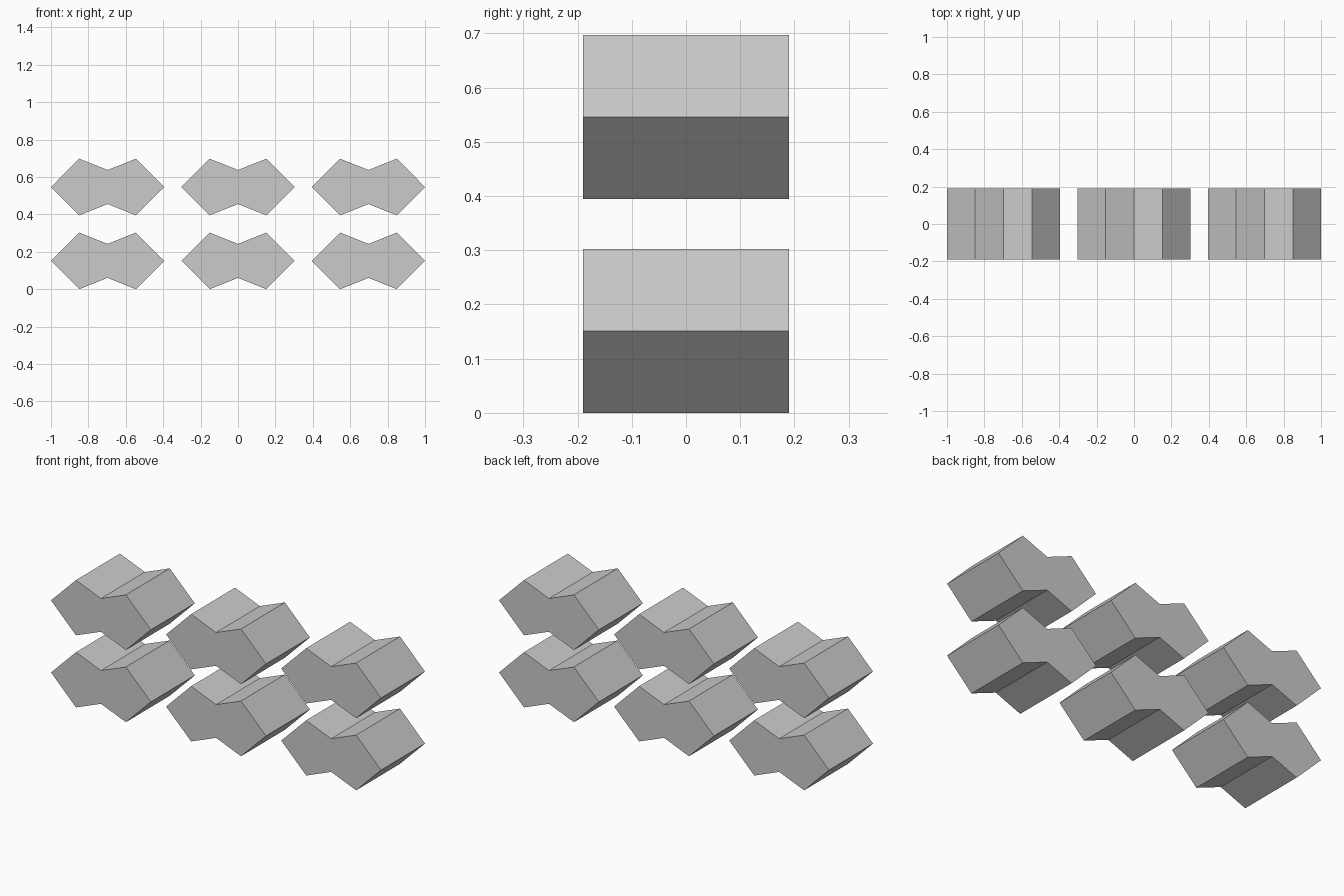
import bpy
import bmesh

if "Cube" in bpy.data.objects:
    bpy.data.objects.remove(bpy.data.objects["Cube"])

HALF_W, HALF_H, HALF_D = 0.3025, 0.1513, 0.19
NOTCH = 0.091
STEP_X, STEP_Z = 0.6975, 0.3948

# Notched block profile (x, z), mirrored top to bottom
upper = [(HALF_W, 0), (HALF_H, HALF_H), (0, NOTCH), (-HALF_H, HALF_H)]
profile = upper + [(-x, -z) for x, z in upper]


def make_block_mesh():
    bm = bmesh.new()
    face = bm.faces.new([bm.verts.new((x, -HALF_D, z)) for x, z in profile])
    ext = bmesh.ops.extrude_face_region(bm, geom=[face], use_keep_orig=True)
    verts = [g for g in ext["geom"] if isinstance(g, bmesh.types.BMVert)]
    bmesh.ops.translate(bm, verts=verts, vec=(0, 2 * HALF_D, 0))
    bmesh.ops.recalc_face_normals(bm, faces=bm.faces)
    mesh = bpy.data.meshes.new("notched_block")
    bm.to_mesh(mesh)
    bm.free()
    return mesh


# Two rows of three identical blocks
block_mesh = make_block_mesh()
for row, row_name in enumerate(("lower", "upper")):
    for col, col_name in zip((-1, 0, 1), ("left", "middle", "right")):
        block = bpy.data.objects.new(f"{row_name}_{col_name}_block", block_mesh)
        block.location = (col * STEP_X, 0, HALF_H + row * STEP_Z)
        bpy.context.collection.objects.link(block)
